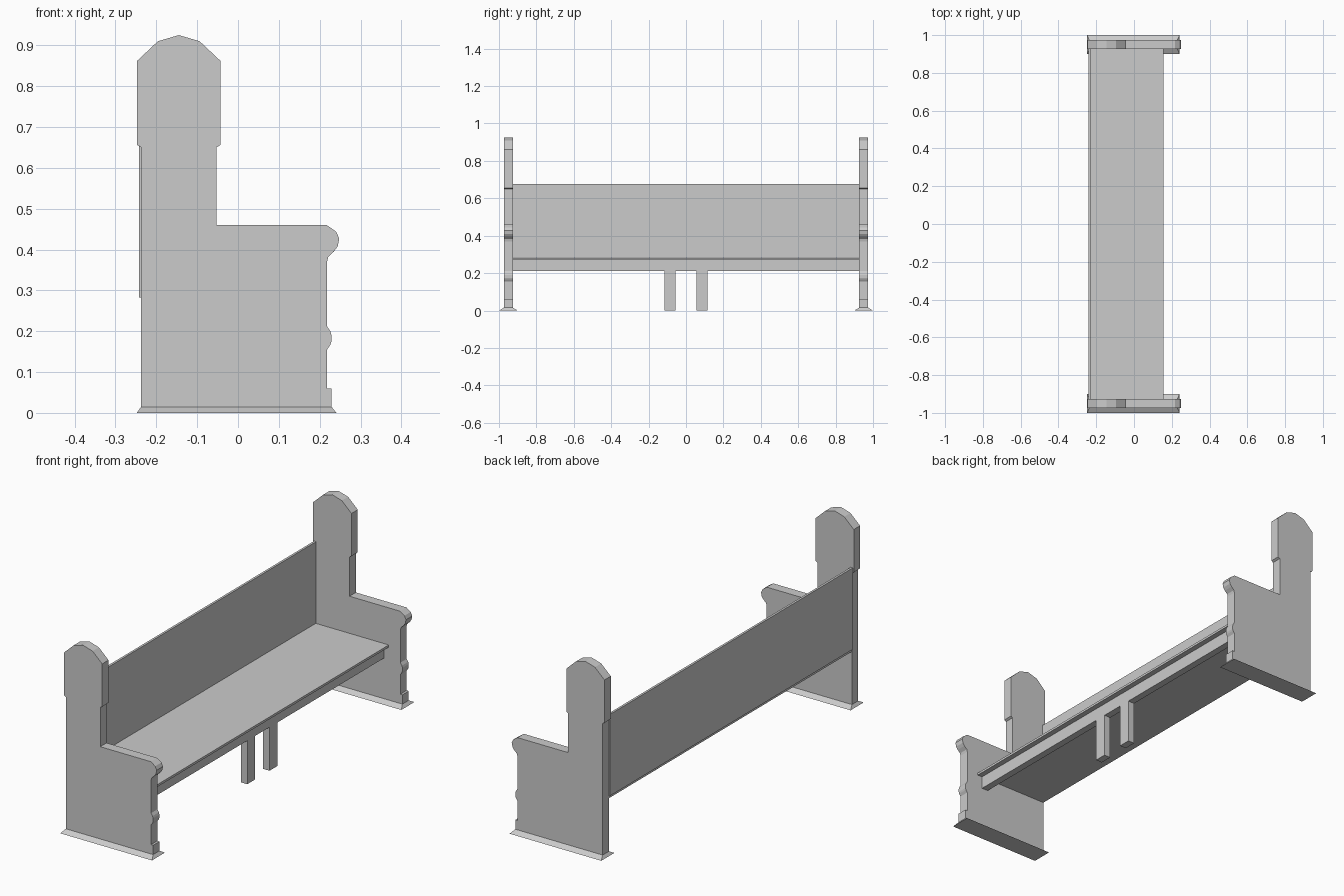
import bpy, bmesh

if "Cube" in bpy.data.objects:
    bpy.data.objects.remove(bpy.data.objects["Cube"])


def make_object(name, bm):
    bmesh.ops.recalc_face_normals(bm, faces=bm.faces)
    mesh = bpy.data.meshes.new(name)
    bm.to_mesh(mesh)
    bm.free()
    obj = bpy.data.objects.new(name, mesh)
    bpy.context.collection.objects.link(obj)
    return obj


def loft(name, loop_a, loop_b):
    """Closed solid between two matching loops of points."""
    bm = bmesh.new()
    a = [bm.verts.new(p) for p in loop_a]
    b = [bm.verts.new(p) for p in loop_b]
    bm.faces.new(a)
    bm.faces.new(b)
    n = len(a)
    for i in range(n):
        j = (i + 1) % n
        bm.faces.new((a[i], a[j], b[j], b[i]))
    return make_object(name, bm)


def rect(x0, x1, y0, y1, z):
    return [(x0, y0, z), (x1, y0, z), (x1, y1, z), (x0, y1, z)]


def box(name, x0, x1, y0, y1, z0, z1):
    return loft(name, rect(x0, x1, y0, y1, z0), rect(x0, x1, y0, y1, z1))


# Side outline of a bench end, in x and z
END_PROFILE = [
    (-0.237, 0.015), (-0.237, 0.65), (-0.247, 0.656), (-0.247, 0.862),
    (-0.196, 0.91), (-0.145, 0.925), (-0.094, 0.91), (-0.043, 0.862),
    (-0.043, 0.656), (-0.053, 0.65), (-0.053, 0.46),
    # armrest scroll
    (0.217, 0.46), (0.240, 0.444), (0.248, 0.427), (0.244, 0.408),
    (0.235, 0.395), (0.221, 0.382), (0.218, 0.37),
    # small bead and foot block
    (0.218, 0.212), (0.226, 0.200), (0.229, 0.190), (0.229, 0.175),
    (0.226, 0.167), (0.218, 0.155), (0.218, 0.06), (0.229, 0.06),
    (0.229, 0.015),
]

# Bench ends with flared plinths
for side, label in ((-1, "left"), (1, "right")):
    inner, outer = side * 0.926, side * 0.974
    loft(label + "_end_panel",
         [(x, inner, z) for x, z in END_PROFILE],
         [(x, outer, z) for x, z in END_PROFILE])
    loft(label + "_plinth",
         rect(-0.248, 0.241, side * 0.90, side * 1.0, 0.0),
         rect(-0.237, 0.229, inner, outer, 0.015))

# Seat, backrest and the rail under the seat
box("seat", -0.236, 0.156, -0.926, 0.926, 0.270, 0.281)
box("backrest", -0.242, -0.231, -0.926, 0.926, 0.283, 0.676)
box("seat_rail", 0.096, 0.130, -0.926, 0.926, 0.21, 0.270)

# Pair of middle legs
for side, label in ((-1, "left"), (1, "right")):
    y0, y1 = sorted((side * 0.055, side * 0.115))
    box(label + "_middle_leg", 0.096, 0.130, y0, y1, 0.0, 0.21)
